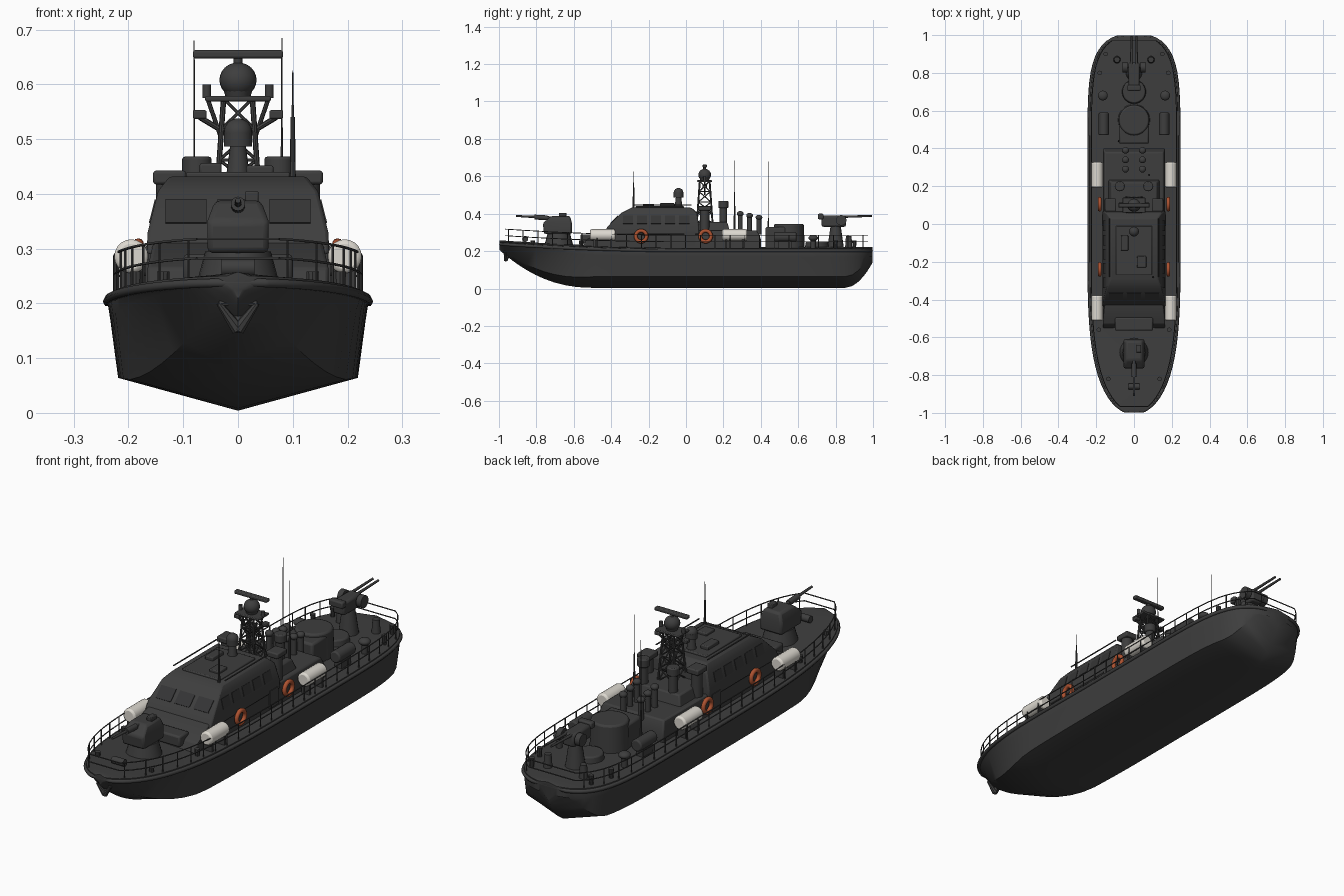
import bpy, bmesh, math
from mathutils import Vector

old = bpy.data.objects.get("Cube")
if old:
    bpy.data.objects.remove(old)


def material(name, rgb):
    m = bpy.data.materials.new(name)
    m.use_nodes = True
    m.diffuse_color = (*rgb, 1)
    bsdf = m.node_tree.nodes["Principled BSDF"]
    bsdf.inputs["Base Color"].default_value = (*rgb, 1)
    bsdf.inputs["Roughness"].default_value = 0.7
    return m


GREY = material("dark grey", (0.048, 0.048, 0.048))
GLASS = material("window grey", (0.035, 0.035, 0.036))
WHITE = material("raft white", (0.72, 0.69, 0.63))
ORANGE = material("buoy orange", (0.42, 0.085, 0.03))


def finish(name, bm, mat=GREY, bevel=0):
    bmesh.ops.recalc_face_normals(bm, faces=bm.faces)
    me = bpy.data.meshes.new(name)
    bm.to_mesh(me)
    bm.free()
    me.materials.append(mat)
    ob = bpy.data.objects.new(name, me)
    bpy.context.collection.objects.link(ob)
    if bevel:
        mod = ob.modifiers.new("Bevel", "BEVEL")
        mod.width, mod.segments = bevel, 2
    bpy.ops.object.select_all(action="DESELECT")
    ob.select_set(True)
    bpy.context.view_layer.objects.active = ob
    bpy.ops.object.shade_smooth_by_angle(angle=math.radians(35))
    return ob


def box(name, at, size, mat=GREY, bevel=0.0, rot=(0, 0, 0)):
    bm = bmesh.new()
    bmesh.ops.create_cube(bm, size=1)
    bmesh.ops.scale(bm, vec=size, verts=bm.verts)
    ob = finish(name, bm, mat, bevel)
    ob.location, ob.rotation_euler = at, rot
    return ob


def rod(name, a, b, r, r2=None, sides=16, mat=GREY, bevel=0.0):
    a, b = Vector(a), Vector(b)
    bm = bmesh.new()
    bmesh.ops.create_cone(bm, cap_ends=True, segments=sides, radius1=r,
                          radius2=r if r2 is None else r2, depth=(b - a).length)
    ob = finish(name, bm, mat, bevel)
    ob.location = (a + b) / 2
    ob.rotation_euler = (b - a).to_track_quat("Z", "Y").to_euler()
    return ob


def ball(name, at, size, mat=GREY):
    bm = bmesh.new()
    bmesh.ops.create_uvsphere(bm, u_segments=20, v_segments=12, radius=1)
    bmesh.ops.scale(bm, vec=size, verts=bm.verts)
    finish(name, bm, mat).location = at


def pipe(name, pts, r, closed=False):
    cu = bpy.data.curves.new(name, "CURVE")
    cu.dimensions, cu.bevel_depth, cu.bevel_resolution = "3D", r, 1
    sp = cu.splines.new("POLY")
    sp.points.add(len(pts) - 1)
    for p, co in zip(sp.points, pts):
        p.co = (*co, 1)
    sp.use_cyclic_u = closed
    cu.materials.append(GREY)
    bpy.context.collection.objects.link(bpy.data.objects.new(name, cu))


def loft(name, rings, bevel=0.0, closed=True):
    bm = bmesh.new()
    rows = [[bm.verts.new(p) for p in ring] for ring in rings]
    n = len(rows[0])
    for lo, hi in zip(rows, rows[1:]):
        for i in range(n):
            j = (i + 1) % n
            bm.faces.new((lo[i], lo[j], hi[j], hi[i]))
    bm.faces.new(rows[0])
    bm.faces.new(rows[-1])
    return finish(name, bm, GREY, bevel)


def house(name, levels, bevel=0.006):
    # each level: height, front, back, half width
    return loft(name, [[(-w, f, z), (w, f, z), (w, b, z), (-w, b, z)]
                       for z, f, b, w in levels], bevel)


# Hull: lofted along its length from simple shape rules
def clamp(t):
    return max(0, min(1, t))


def beam(y):
    return 0.238 * ((1 - y ** 4) ** 0.5 if y < 0 else (1 - y ** 8) ** 0.4)


def deck(y):
    return 0.215 + 0.035 * clamp(-y) ** 2


def section(y):
    bow, aft = clamp(-2 * y - 1), clamp((y - 0.85) / 0.15)
    w, d = beam(y), deck(y)
    keel = 0.004 + 0.205 * bow ** 2.2 + 0.14 * aft ** 2
    chine_w = w * (0.92 - 0.55 * bow ** 1.5)
    chine_z = keel + 0.06 * (1 - 0.7 * bow)
    half = [(chine_w, chine_z), (w * (0.98 - 0.08 * bow), d - 0.045 * (1 - bow * 0.6)),
            (w, d - 0.015), (w * 0.98, d)]
    right = [(x, y, z) for x, z in half]
    left = [(-x, y, z) for x, z in reversed(half)]
    return [(0, y, keel)] + right + [(0, y, d + 0.008)] + left


ys = [-0.998 * math.cos(math.pi * i / 40) for i in range(41)]
loft("hull", [section(y) for y in ys])


def edge(side, lo, hi, inset, lift, n=40):
    out = []
    for i in range(n + 1):
        y = -math.cos(math.pi * i / n) * (hi - lo) / 2 + (hi + lo) / 2
        out.append((side * max(0, beam(y) - inset), y, deck(y) + lift))
    return out


around = edge(1, -0.99, 0.99, 0.0, -0.012) + edge(-1, -0.99, 0.99, 0.0, -0.012)[::-1]
pipe("rub_rail", around, 0.009, True)
for s in (-1, 1):
    for lift in (0.035, 0.07):
        pipe("guard_rail", edge(s, -0.965, 0.97, 0.012, lift), 0.0025)
    for i in range(25):
        y = -0.95 + i * 0.079
        x = s * (beam(y) - 0.012)
        rod("rail_post", (x, y, deck(y)), (x, y, deck(y) + 0.07), 0.0025, sides=6)
for lift in (0.035, 0.07):
    for y in (-0.965, 0.97):
        x = beam(y) - 0.012
        pipe("end_rail", [(-x, y, deck(y) + lift), (x, y, deck(y) + lift)], 0.0025)

# Bow anchor and fairlead
rod("anchor_shank", (0, -0.94, 0.2), (0, -0.965, 0.15), 0.009)
for s in (-1, 1):
    rod("anchor_fluke", (0, -0.962, 0.152), (s * 0.035, -0.97, 0.2), 0.012, 0.005, 8)
rod("anchor_stock", (-0.035, -0.968, 0.2), (0.035, -0.968, 0.2), 0.006, sides=8)
rod("windlass", (-0.03, -0.86, 0.265), (0.03, -0.86, 0.265), 0.016)

# Superstructure
house("lower_cabin", [(0.21, -0.56, 0.4, 0.165), (0.265, -0.53, 0.4, 0.165),
                      (0.31, -0.43, 0.38, 0.155)])
house("bridge", [(0.29, -0.44, 0.07, 0.167), (0.33, -0.42, 0.07, 0.165),
                 (0.405, -0.345, 0.06, 0.146), (0.432, -0.29, 0.03, 0.125)])
house("aft_house", [(0.29, 0.05, 0.24, 0.14), (0.355, 0.05, 0.22, 0.12)])
box("roof_panel", (0, -0.14, 0.434), (0.19, 0.26, 0.012), bevel=0.004)
box("roof_hatch", (0.04, -0.2, 0.444), (0.05, 0.06, 0.016), bevel=0.004)
box("roof_locker", (-0.05, -0.1, 0.446), (0.04, 0.08, 0.02), bevel=0.004)
box("front_locker", (0, -0.53, 0.265), (0.2, 0.07, 0.05), bevel=0.008)
lean = math.atan2(0.019, 0.075)
for s in (-1, 1):
    for i in range(5):
        box("side_window", (s * 0.1555, -0.31 + i * 0.075, 0.368), (0.004, 0.055, 0.045),
            GLASS, rot=(0, -s * lean, 0))
    box("cabin_door", (s * 0.166, 0.02, 0.265), (0.006, 0.06, 0.08))
    box("roof_wing", (s * 0.125, 0.1, 0.43), (0.06, 0.07, 0.025), bevel=0.005)
    rod("wing_support", (s * 0.125, 0.1, 0.29), (s * 0.125, 0.1, 0.42), 0.025)
    pipe("roof_handrail", [(s * 0.13, y, 0.447) for y in (-0.28, 0.03)], 0.003)
for x in (-0.095, 0, 0.095):
    box("front_window", (x, -0.384, 0.368), (0.075, 0.004, 0.06), GLASS, rot=(-0.785, 0, 0))

# Forward gun turret
rod("turret_base", (0, -0.68, 0.22), (0, -0.68, 0.295), 0.08, 0.06, 24)
house("turret", [(0.292, -0.76, -0.61, 0.056), (0.35, -0.765, -0.61, 0.056),
                 (0.388, -0.72, -0.62, 0.042)], 0.01)
rod("turret_barrel", (0, -0.72, 0.378), (0, -0.91, 0.388), 0.008, 0.005)
rod("barrel_sleeve", (0, -0.74, 0.378), (0, -0.81, 0.382), 0.013)
box("turret_sight", (0.025, -0.66, 0.395), (0.025, 0.04, 0.02), bevel=0.003)

# Roof radar dome on its pedestal
rod("dome_pedestal", (0, -0.04, 0.43), (0, -0.04, 0.49), 0.022, 0.014)
rod("dome_skirt", (0, -0.04, 0.487), (0, -0.04, 0.512), 0.026)
ball("small_dome", (0, -0.04, 0.512), (0.026, 0.026, 0.026))

# Lattice mast
MY = 0.1
feet = [(-1, -1), (1, -1), (1, 1), (-1, 1)]


def leg(c, z):
    r = 0.042 - (z - 0.35) * 0.07
    return (c[0] * r, MY + c[1] * r, z)


levels = [0.35 + 0.056 * i for i in range(5)]
for i, c in enumerate(feet):
    d = feet[(i + 1) % 4]
    rod("mast_leg", leg(c, levels[0]), leg(c, levels[-1]), 0.005, sides=8)
    for lo, hi in zip(levels, levels[1:]):
        rod("mast_brace", leg(c, lo), leg(d, hi), 0.003, sides=6)
        rod("mast_brace", leg(d, lo), leg(c, hi), 0.003, sides=6)
        rod("mast_ring", leg(c, hi), leg(d, hi), 0.003, sides=6)
box("mast_platform", (0, MY, 0.574), (0.12, 0.08, 0.01), bevel=0.003)
rod("mast_dome_base", (0, MY, 0.575), (0, MY, 0.61), 0.022, 0.033)
ball("mast_dome", (0, MY, 0.608), (0.034, 0.034, 0.032))
rod("radar_shaft", (0, MY, 0.63), (0, MY, 0.655), 0.008)
box("radar_bar", (0, MY, 0.655), (0.165, 0.024, 0.015), bevel=0.004)
for s in (-1, 1):
    rod("platform_lamp", (s * 0.057, MY, 0.575), (s * 0.057, MY, 0.6), 0.008)
    rod("mast_arm", (s * 0.02, MY, 0.51), (s * 0.07, MY, 0.54), 0.005, sides=8)
    rod("arm_stay", (s * 0.03, MY, 0.5), (s * 0.055, MY, 0.572), 0.004, sides=8)
    box("arm_lamp", (s * 0.07, MY, 0.545), (0.025, 0.025, 0.016), bevel=0.003)

# Whip antennas
for x, y, base, top in ((0.1, -0.28, 0.4, 0.625), (0.08, 0.26, 0.3, 0.685),
                        (-0.08, 0.44, 0.22, 0.68)):
    rod("antenna_base", (x, y, base), (x, y, base + 0.14), 0.006, 0.004, 8)
    rod("antenna", (x, y, base + 0.14), (x, y, top), 0.0025, 0.001, 6)

# Vents and launch pots behind the mast
for s in (-1, 1):
    rod("tall_vent", (s * 0.075, 0.2, 0.29), (s * 0.075, 0.2, 0.435), 0.02)
    rod("vent_cap", (s * 0.075, 0.2, 0.43), (s * 0.075, 0.2, 0.468), 0.027, bevel=0.005)
    for i in range(3):
        y = 0.29 + i * 0.05
        rod("small_vent", (s * 0.045, y, 0.29), (s * 0.045, y, 0.4 - i * 0.01), 0.013)
        ball("vent_head", (s * 0.045, y, 0.4 - i * 0.01), (0.018, 0.018, 0.014))
    rod("side_pot", (s * 0.16, 0.47, 0.275), (s * 0.16, 0.59, 0.275), 0.027, bevel=0.006)
    box("pot_cradle", (s * 0.16, 0.53, 0.235), (0.035, 0.07, 0.05))
    rod("mushroom_stem", (s * 0.165, 0.68, 0.21), (s * 0.165, 0.68, 0.265), 0.014)
    ball("mushroom_cap", (s * 0.165, 0.68, 0.27), (0.026, 0.026, 0.016))
    for y in (-0.82, -0.56, 0.8, 0.9):
        x = s * (beam(y) - 0.04)
        rod("bollard", (x, y, 0.21), (x, y, 0.258), 0.009, 0.012, 10)

# Aft companionway and ring base
rod("aft_drum", (0, 0.55, 0.21), (0, 0.55, 0.345), 0.085, 0.08, 28, bevel=0.008)
box("aft_trunk", (0, 0.48, 0.27), (0.16, 0.11, 0.12), bevel=0.01)
rod("deck_ring", (0, 0.7, 0.21), (0, 0.7, 0.25), 0.065, 0.06, 24, bevel=0.006)

# Stern twin gun
rod("stern_pedestal", (0, 0.8, 0.21), (0, 0.8, 0.35), 0.045, 0.025)
box("stern_cradle", (0, 0.79, 0.36), (0.06, 0.13, 0.06), bevel=0.01)
box("stern_seat", (0, 0.72, 0.385), (0.07, 0.03, 0.03), bevel=0.006)
for s in (-1, 1):
    rod("stern_barrel", (s * 0.014, 0.8, 0.383), (s * 0.014, 0.995, 0.388), 0.007, 0.005)
    rod("ammo_drum", (s * 0.035, 0.83, 0.365), (s * 0.06, 0.83, 0.365), 0.028)
    rod("stern_fitting", (s * 0.09, 0.87, 0.21), (s * 0.09, 0.87, 0.28), 0.02, 0.015)

# Life rafts and lifebuoys
for s in (-1, 1):
    for y in (-0.445, 0.26):
        raft = rod("life_raft", (s * 0.195, y - 0.067, 0.286), (s * 0.195, y + 0.067, 0.286),
                   0.031, sides=20, mat=WHITE, bevel=0.008)
        for d in (-0.045, 0.045):
            box("raft_cradle", (s * 0.195, y + d, 0.238), (0.04, 0.01, 0.06))
    for y in (-0.24, 0.105):
        bpy.ops.mesh.primitive_torus_add(
            location=(s * 0.182, y, 0.28), rotation=(0, math.pi / 2, 0), major_radius=0.029,
            minor_radius=0.01, major_segments=28, minor_segments=10)
        ring = bpy.context.object
        ring.name = "lifebuoy"
        ring.data.materials.append(ORANGE)
        bpy.ops.object.shade_smooth()
